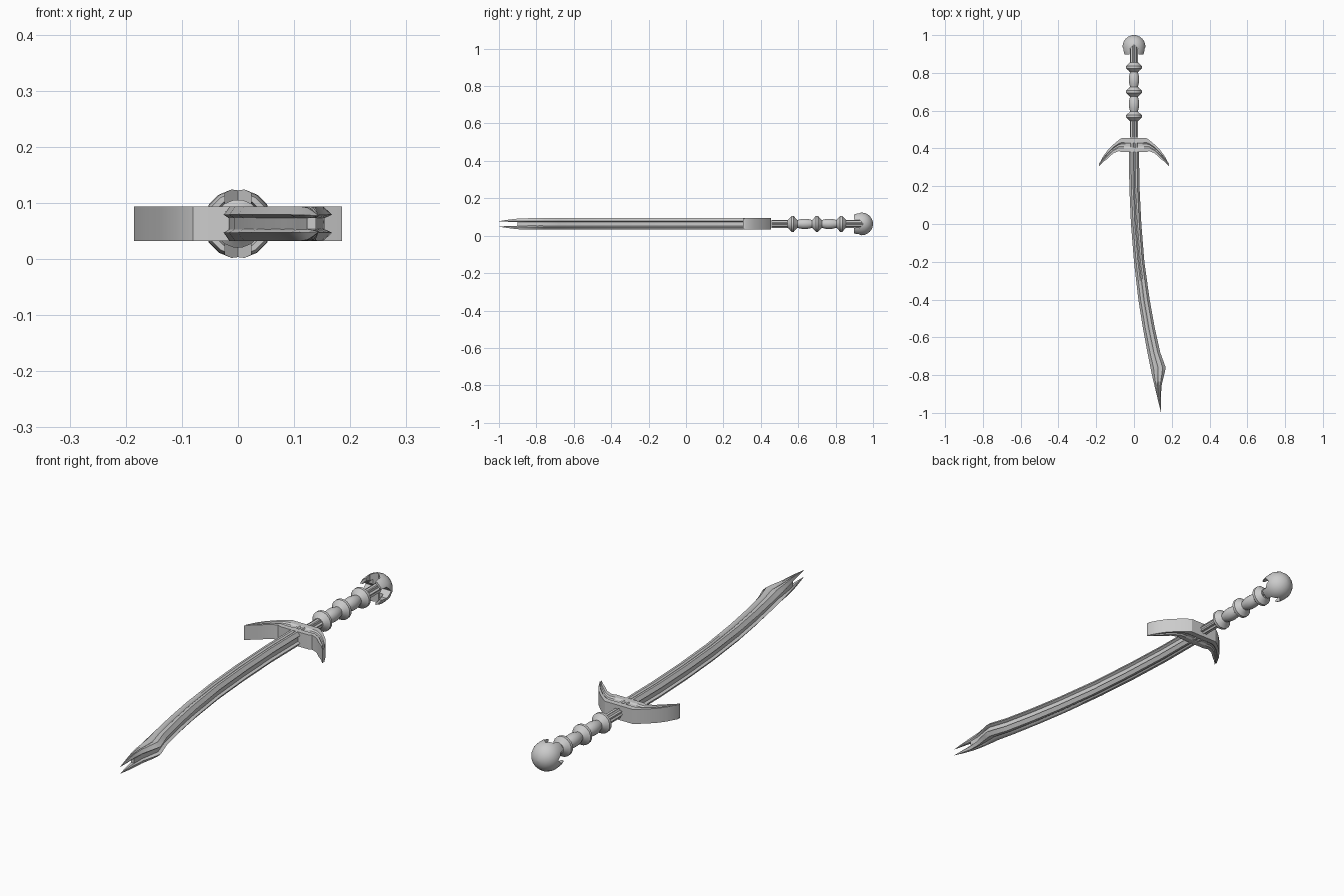
import bpy, bmesh, math

if "Cube" in bpy.data.objects:
    bpy.data.objects.remove(bpy.data.objects["Cube"])

ZC = 0.063  # height of the sword's long axis


def loft(name, sections, smooth=30):
    """Skin closed rings of equal length and cap both ends."""
    bm = bmesh.new()
    rings = [[bm.verts.new(p) for p in s] for s in sections]
    n = len(rings[0])
    for a, b in zip(rings, rings[1:]):
        for i in range(n):
            j = (i + 1) % n
            bm.faces.new((a[i], a[j], b[j], b[i]))
    bm.faces.new(rings[0])
    bm.faces.new(rings[-1][::-1])
    bmesh.ops.remove_doubles(bm, verts=bm.verts, dist=0.00005)
    bmesh.ops.recalc_face_normals(bm, faces=bm.faces)
    me = bpy.data.meshes.new(name)
    bm.to_mesh(me)
    bm.free()
    ob = bpy.data.objects.new(name, me)
    bpy.context.collection.objects.link(ob)
    bpy.ops.object.select_all(action='DESELECT')
    ob.select_set(True)
    bpy.context.view_layer.objects.active = ob
    if smooth:
        bpy.ops.object.shade_smooth_by_angle(angle=math.radians(smooth))
    return ob


def revolve(name, profile, n=16, flute=0.0):
    """Turn (y, radius) points about the long axis; flute pinches every other vertex."""
    secs = []
    for y, r in profile:
        ring = []
        for i in range(n):
            a = 2 * math.pi * (i + 0.5) / n
            k = r * (1 - flute * (i % 2))
            ring.append((k * math.cos(a), y, ZC + k * math.sin(a)))
        secs.append(ring)
    return loft(name, secs)


# Curved blade: (y, left edge, right edge, thickness factor)
stations = [
    (0.44, -0.026, 0.026, 1), (0.2, -0.025, 0.029, 1), (0.0, -0.016, 0.039, 1),
    (-0.2, 0.000, 0.055, 1), (-0.4, 0.023, 0.083, 1), (-0.55, 0.047, 0.11, 1),
    (-0.68, 0.071, 0.139, 1), (-0.76, 0.087, 0.168, 1), (-0.79, 0.093, 0.162, 1),
    (-0.85, 0.107, 0.147, 0.95), (-0.9, 0.119, 0.143, 0.85), (-0.95, 0.131, 0.143, 0.5),
    (-1.0, 0.143, 0.1435, 0.05)]
layer = [(-1, .016), (-.78, .024), (-.6, .031), (-.25, .031), (0, .026), (.25, .031),
         (.6, .031), (.78, .024), (1, .016), (.6, .009), (-.6, .009)]


def blade_part(name, shape, rows, side=1):
    secs = []
    for y, lo, hi, t in rows:
        c, w = (lo + hi) / 2, (hi - lo) / 2
        secs.append([(c + u * w, y, ZC + side * (.014 + (z - .014) * t)) for u, z in shape])
    return loft(name, secs)


blade_part("blade_upper", layer, stations)
blade_part("blade_lower", layer, stations, -1)
blade_part("blade_core", [(-.65, .011), (.65, .011), (.65, -.011), (-.65, -.011)],
           [(y, a, b, 1) for y, a, b, t in stations[:-2]])

# Crescent guard: (x, outer y, inner y), mirrored across x
half = [(0.0, .455, .380), (.065, .455, .380), (.08, .445, .386), (.11, .420, .374),
        (.14, .390, .346), (.162, .360, .329), (.185, .318, .306)]
guard_rows = [(-x, o, i) for x, o, i in half[:0:-1]] + half
top = [(0, .031), (.32, .031), (.42, .026), (.6, .026), (.7, .031), (1, .031)]
guard_shape = top + [(s, -z) for s, z in top[::-1]]
loft("guard", [[(x, o + (i - o) * s, ZC + z) for s, z in guard_shape]
               for x, o, i in guard_rows])

# Fluted rod running through the grip
revolve("grip_rod", [(.458, .021), (.96, .021)], 16, 0.25)

# Turned grip with three collars and two swellings
grip = []
for y in (.57, .70, .83):
    grip += [(y - .026, .021), (y - .018, .029), (y - .006, .043),
             (y + .006, .043), (y + .018, .029), (y + .026, .021)]
    if y < .8:
        grip += [(y + .04, .025), (y + .055, .028), (y + .075, .028), (y + .09, .025)]
revolve("grip", grip)

# Hollow domed pommel
cup = [(.935, .003), (.933, .038), (.897, .046), (.897, .056), (.915, .061)]
cup += [(.938 + .062 * math.sin(a), .062 * math.cos(a))
        for a in [math.radians(d) for d in (0, 15, 30, 45, 60, 75, 88)]]
pommel = revolve("pommel", cup)

# Pointed notches leave four diagonal claws
notch = [(-.022, .88), (.022, .88), (.024, .925), (0, .948), (-.024, .925)]
cut_z = loft("notch_cutter_vertical", [[(u, y, ZC + h) for u, y in notch] for h in (-.1, .1)], 0)
cut_x = loft("notch_cutter_sideways", [[(h, y, ZC + u) for u, y in notch] for h in (-.1, .1)], 0)
for cutter in (cut_z, cut_x):
    mod = pommel.modifiers.new("notch", 'BOOLEAN')
    mod.operation = 'DIFFERENCE'
    mod.solver = 'EXACT'
    mod.object = cutter
bpy.ops.object.select_all(action='DESELECT')
pommel.select_set(True)
bpy.context.view_layer.objects.active = pommel
for mod in list(pommel.modifiers):
    if mod.type == 'BOOLEAN':
        bpy.ops.object.modifier_apply(modifier=mod.name)
for cutter in (cut_z, cut_x):
    bpy.data.objects.remove(cutter, do_unlink=True)
